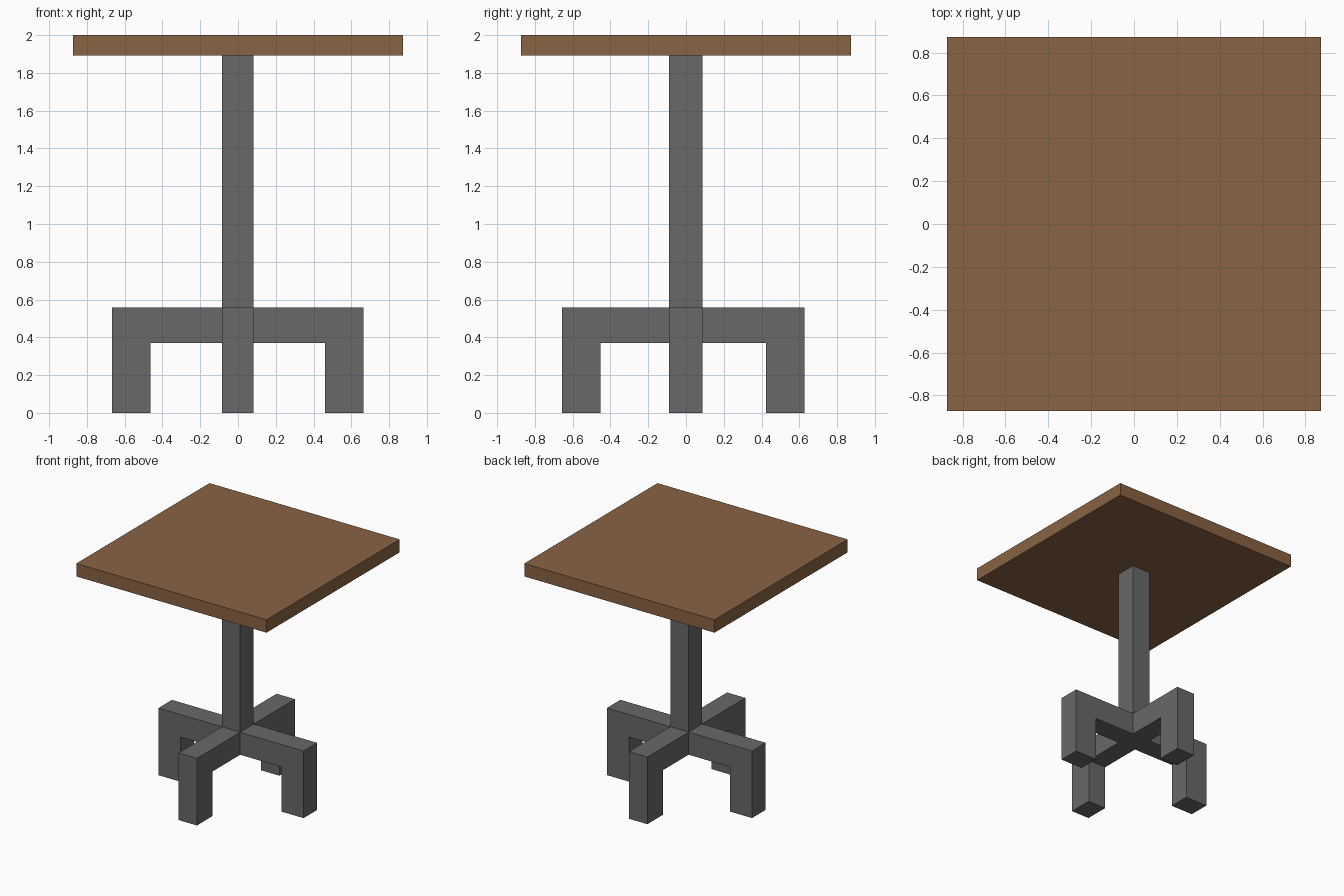
import bpy, bmesh
from mathutils import Vector

if "Cube" in bpy.data.objects:
    bpy.data.objects.remove(bpy.data.objects["Cube"])


def material(name, rgb):
    m = bpy.data.materials.new(name)
    m.diffuse_color = (*rgb, 1)
    m.use_nodes = True
    m.node_tree.nodes["Principled BSDF"].inputs["Base Color"].default_value = m.diffuse_color
    return m


wood = material("wood", (0.25, 0.125, 0.056))
metal = material("dark_metal", (0.14, 0.14, 0.14))


def prism(name, outline, offset, mat):
    """Extrude a closed outline of 3D points along offset."""
    bm = bmesh.new()
    face = bm.faces.new([bm.verts.new(p) for p in outline])
    ext = bmesh.ops.extrude_face_region(bm, geom=[face])
    verts = [v for v in ext["geom"] if isinstance(v, bmesh.types.BMVert)]
    bmesh.ops.translate(bm, verts=verts, vec=Vector(offset))
    bmesh.ops.recalc_face_normals(bm, faces=bm.faces)
    mesh = bpy.data.meshes.new(name)
    bm.to_mesh(mesh)
    bm.free()
    mesh.materials.append(mat)
    obj = bpy.data.objects.new(name, mesh)
    bpy.context.collection.objects.link(obj)
    return obj


def box(name, x0, x1, y0, y1, z0, z1, mat):
    outline = [(x0, y0, z0), (x1, y0, z0), (x1, y1, z0), (x0, y1, z0)]
    return prism(name, outline, (0, 0, z1 - z0), mat)


# Column limits and base heights
CX, CY = (-0.085, 0.083), (-0.09, 0.087)
ARM_LOW, ARM_TOP, TOP_LOW = 0.37, 0.557, 1.893

# Table top and central column
box("table_top", -0.873, 0.873, -0.873, 0.873, TOP_LOW, 2.0, wood)
box("column", *CX, *CY, ARM_LOW, TOP_LOW, metal)


def leg_profile(root, inner, outer):
    """Bent leg: arm out from the column, then down to the floor."""
    return [(root, ARM_LOW), (inner, ARM_LOW), (inner, 0),
            (outer, 0), (outer, ARM_TOP), (root, ARM_TOP)]


# Side legs run along x, front and back legs along y
for name, root, inner, outer in (("left_leg", CX[0], -0.463, -0.667),
                                 ("right_leg", CX[1], 0.461, 0.665)):
    prism(name, [(a, CY[0], z) for a, z in leg_profile(root, inner, outer)],
          (0, CY[1] - CY[0], 0), metal)
for name, root, inner, outer in (("front_leg", CY[0], -0.453, -0.657),
                                 ("back_leg", CY[1], 0.424, 0.628)):
    prism(name, [(CX[0], a, z) for a, z in leg_profile(root, inner, outer)],
          (CX[1] - CX[0], 0, 0), metal)
